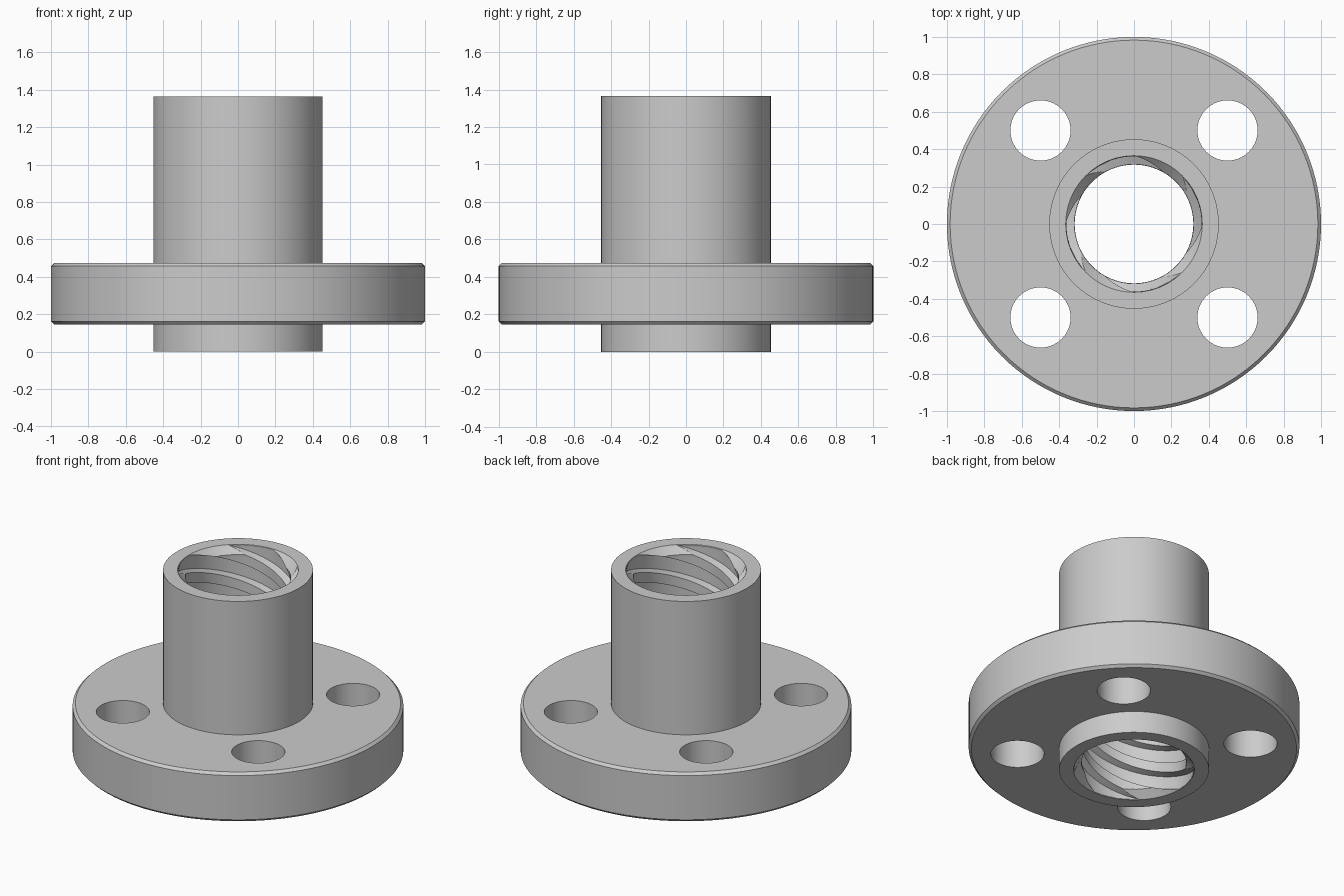
import bpy, bmesh
from math import sin, cos, pi, radians
from mathutils import Vector

cube = bpy.data.objects.get("Cube")
if cube:
    bpy.data.objects.remove(cube, do_unlink=True)

# Main dimensions
HEIGHT = 1.364
BARREL_R = 0.453
FLANGE_Z0, FLANGE_Z1, BEVEL = 0.145, 0.474, 0.017
ROOT_R, CREST_R = 0.364, 0.319
LEAD, STARTS = 0.727, 4
HOLE_R, HOLE_POS = 0.161, 0.5


def ring(radius, z, sides=128, x=0, y=0):
    return [Vector((x + radius * cos(2 * pi * i / sides),
                    y + radius * sin(2 * pi * i / sides), z)) for i in range(sides)]


def solid(name, rings):
    """Closed solid skinned through matching rings, capped at both ends."""
    bm = bmesh.new()
    loops = [[bm.verts.new(p) for p in r] for r in rings]
    n = len(loops[0])
    for a, b in zip(loops, loops[1:]):
        for i in range(n):
            j = (i + 1) % n
            bm.faces.new((a[i], a[j], b[j], b[i]))
    bm.faces.new(loops[0][::-1])
    bm.faces.new(loops[-1])
    bmesh.ops.recalc_face_normals(bm, faces=bm.faces[:])
    mesh = bpy.data.meshes.new(name)
    bm.to_mesh(mesh)
    bm.free()
    obj = bpy.data.objects.new(name, mesh)
    bpy.context.collection.objects.link(obj)
    return obj


def cut(target, cutter):
    """Subtract the cutter from the target and discard it."""
    cutter.hide_render = True
    mod = target.modifiers.new("cut", 'BOOLEAN')
    mod.operation = 'DIFFERENCE'
    mod.solver = 'EXACT'
    mod.object = cutter
    bpy.context.view_layer.objects.active = target
    bpy.ops.object.modifier_apply(modifier=mod.name)
    bpy.data.objects.remove(cutter, do_unlink=True)


# Turned body: barrel with a bevelled flange
profile = [(BARREL_R, 0), (BARREL_R, FLANGE_Z0),
           (1 - BEVEL, FLANGE_Z0), (1, FLANGE_Z0 + BEVEL),
           (1, FLANGE_Z1 - BEVEL), (1 - BEVEL, FLANGE_Z1),
           (BARREL_R, FLANGE_Z1), (BARREL_R, HEIGHT)]
nut = solid("flanged_nut", [ring(r, z) for r, z in profile])

# Four bolt holes through the flange
for sx in (-1, 1):
    for sy in (-1, 1):
        cut(nut, solid("bolt_hole_cutter",
                       [ring(HOLE_R, z, 64, sx * HOLE_POS, sy * HOLE_POS) for z in (0.05, 0.6)]))

# Multi-start thread: one cross-section twisted along the height
section = []
for start in range(STARTS):
    base = start * 360 / STARTS
    section += [(ROOT_R, base + 7.5 * i) for i in range(7)]
    section += [(CREST_R, base + 51 + 6.6 * i) for i in range(6)]

rows, z_low, z_high = 130, -0.1, HEIGHT + 0.1
thread_rings = []
for k in range(rows + 1):
    z = z_low + (z_high - z_low) * k / rows
    turn = (z - HEIGHT) / LEAD * 2 * pi
    thread_rings.append([Vector((r * cos(radians(a) + turn), r * sin(radians(a) + turn), z))
                         for r, a in section])
cut(nut, solid("thread_cutter", thread_rings))

# Countersunk mouths at both ends of the bore
for z, side in ((0, -1), (HEIGHT, 1)):
    cut(nut, solid("mouth_cutter", [ring(ROOT_R + 0.001 + d, z + side * d) for d in (-0.1, 0.08)]))

# Plain grey metal
metal = bpy.data.materials.new("grey metal")
metal.use_nodes = True
colour = (0.6, 0.6, 0.6, 1)
metal.diffuse_color = colour
metal.node_tree.nodes["Principled BSDF"].inputs["Base Color"].default_value = colour
nut.data.materials.clear()
nut.data.materials.append(metal)

# Smooth round walls, crisp edges
bpy.ops.object.select_all(action='DESELECT')
nut.select_set(True)
bpy.context.view_layer.objects.active = nut
bpy.ops.object.shade_smooth_by_angle(angle=radians(25))
